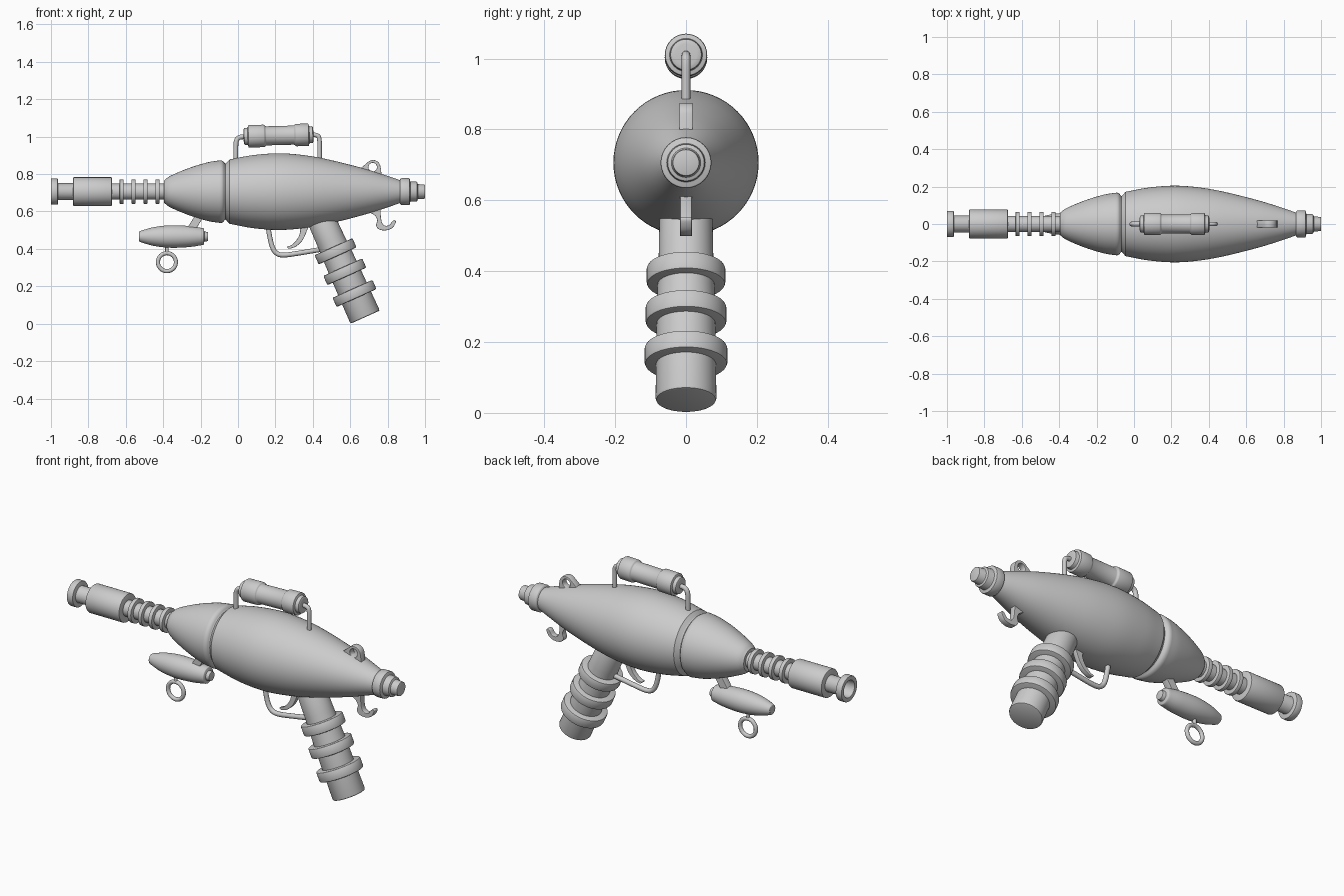
import bpy, bmesh, math
from mathutils import Vector, Matrix

if "Cube" in bpy.data.objects:
    bpy.data.objects.remove(bpy.data.objects["Cube"])

AX = 0.706  # height of the main axis


def smooth(pts, n=6):
    """Catmull-Rom through a few points."""
    p = [Vector(q) for q in pts]
    p = [2 * p[0] - p[1]] + p + [2 * p[-1] - p[-2]]
    out = []
    for i in range(1, len(p) - 2):
        a, b, c, d = p[i - 1:i + 3]
        for k in range(n):
            t = k / n
            out.append(0.5 * (2 * b + (c - a) * t + (2 * a - 5 * b + 4 * c - d) * t * t
                              + (3 * b - a - 3 * c + d) * t ** 3))
    return [tuple(v) for v in out + [p[-2]]]


def link(name, data):
    ob = bpy.data.objects.new(name, data)
    bpy.context.collection.objects.link(ob)
    return ob


def lathe(name, profile, origin=(0, 0, AX), axis=(1, 0, 0), seg=32, bevel=0.005):
    """Spin (distance, radius) pairs round an axis."""
    bm = bmesh.new()
    rings = []
    for d, r in profile:
        rings.append([bm.verts.new((r * math.cos(2 * math.pi * k / seg),
                                    r * math.sin(2 * math.pi * k / seg), d)) for k in range(seg)])
    for a, b in zip(rings, rings[1:]):
        for k in range(seg):
            j = (k + 1) % seg
            bm.faces.new((a[k], a[j], b[j], b[k]))
    bm.faces.new(rings[0][::-1])
    bm.faces.new(rings[-1])
    bmesh.ops.recalc_face_normals(bm, faces=bm.faces)
    rot = Vector((0, 0, 1)).rotation_difference(Vector(axis)).to_matrix().to_4x4()
    bm.transform(Matrix.Translation(origin) @ rot)
    me = bpy.data.meshes.new(name)
    bm.to_mesh(me)
    bm.free()
    ob = link(name, me)
    if bevel:
        m = ob.modifiers.new("bevel", 'BEVEL')
        m.width, m.segments, m.limit_method, m.angle_limit = bevel, 2, 'ANGLE', math.radians(40)
    return ob


def tube(name, pts, r):
    cu = bpy.data.curves.new(name, 'CURVE')
    cu.dimensions = '3D'
    path = smooth([(x, 0, z) for x, z in pts])
    sp = cu.splines.new('POLY')
    sp.points.add(len(path) - 1)
    for q, v in zip(sp.points, path):
        q.co = (*v, 1)
    cu.bevel_depth, cu.bevel_resolution, cu.use_fill_caps = r, 4, True
    return link(name, cu)


def plate(name, outlines, half):
    """Flat part in the xz plane; further outlines are holes."""
    cu = bpy.data.curves.new(name, 'CURVE')
    cu.dimensions, cu.fill_mode = '2D', 'BOTH'
    for pts in outlines:
        sp = cu.splines.new('POLY')
        sp.points.add(len(pts) - 1)
        sp.use_cyclic_u = True
        for q, v in zip(sp.points, pts):
            q.co = (v[0], v[1], 0, 1)
    b = 0.003
    cu.extrude, cu.bevel_depth, cu.bevel_resolution, cu.offset = half - b, b, 1, -b
    ob = link(name, cu)
    ob.rotation_euler.x = math.pi / 2
    return ob


def arc(c, r, a0, a1, n):
    return [(c[0] + r * math.cos(math.radians(a0 + (a1 - a0) * k / n)),
             c[1] + r * math.sin(math.radians(a0 + (a1 - a0) * k / n))) for k in range(n + 1)]


# Body: nose cone, groove, main hull
nose = smooth([(-0.395, 0.06), (-0.36, 0.085), (-0.26, 0.127), (-0.16, 0.157), (-0.09, 0.168)])
groove = smooth([(-0.078, 0.162), (-0.068, 0.15), (-0.058, 0.158), (-0.045, 0.172)], 3)
hull = smooth([(-0.03, 0.175), (0.08, 0.195), (0.22, 0.205), (0.36, 0.194), (0.5, 0.168),
               (0.68, 0.122), (0.82, 0.077), (0.88, 0.056)])
lathe("body", nose + groove + hull, seg=64, bevel=0)

# Stepped tail cap
lathe("tail_cap", [(0.86, 0.05), (0.87, 0.072), (0.918, 0.072), (0.92, 0.053), (0.958, 0.053),
                   (0.96, 0.04), (1.0, 0.038)])

# Barrel with cooling rings and hollow muzzle
lathe("barrel_core", [(-0.7, 0.043), (-0.37, 0.043)], bevel=0)
for i in range(4):
    x = -0.622 + i * 0.064
    lathe(f"cooling_ring_{i}", [(x - 0.011, 0.065), (x + 0.011, 0.065)], bevel=0.003)
lathe("barrel_sleeve", [(-0.882, 0.077), (-0.674, 0.077)])
lathe("muzzle", [(-0.87, 0.045), (-0.963, 0.045), (-0.963, 0.07), (-1.0, 0.07), (-1.0, 0.046),
                 (-0.9, 0.04)], bevel=0.004)

# Scope and its two bent posts
tilt = math.radians(1.5)
lathe("scope", [(-0.187, 0.03), (-0.185, 0.045), (-0.164, 0.045), (-0.163, 0.06), (-0.075, 0.06),
                (-0.07, 0.051), (0.085, 0.051), (0.09, 0.06), (0.162, 0.06), (0.163, 0.045),
                (0.184, 0.045), (0.186, 0.03)], (0.217, 0, 1.006),
      (math.cos(tilt), 0, math.sin(tilt)))
tube("scope_post_front", [(-0.012, 0.86), (-0.012, 0.93), (-0.009, 0.975), (0.008, 0.996),
                          (0.045, 1.0)], 0.013)
tube("scope_post_rear", [(0.436, 0.84), (0.436, 0.93), (0.435, 0.985), (0.424, 1.006),
                         (0.39, 1.011)], 0.012)

# Rear sight with eye hole
plate("rear_sight", [[(0.77, 0.77), (0.764, 0.83)] + arc((0.722, 0.835), 0.04, 5, 130, 14)
                     + [(0.655, 0.83), (0.645, 0.79)],
                     arc((0.72, 0.837), 0.023, 0, 345, 23)], 0.019)

# Rear hook under the hull
hook = smooth([(0.68, 0.64), (0.70, 0.60), (0.732, 0.578), (0.744, 0.553), (0.738, 0.525),
               (0.755, 0.504), (0.79, 0.499), (0.825, 0.512), (0.843, 0.54), (0.84, 0.553),
               (0.825, 0.548), (0.81, 0.528), (0.787, 0.524), (0.77, 0.54), (0.763, 0.58),
               (0.762, 0.63)], 4)
plate("rear_hook", [hook], 0.017)

# Torpedo pod, strut and hanging ring
pod = smooth([(-0.53, 0.022), (-0.52, 0.03), (-0.45, 0.05), (-0.36, 0.06), (-0.26, 0.056),
              (-0.182, 0.044)])
lathe("pod", pod + [(-0.18, 0.026), (-0.16, 0.025)], (0, 0, 0.466), bevel=0.003)
plate("pod_strut", [[(-0.285, 0.49), (-0.235, 0.49), (-0.16, 0.61), (-0.21, 0.61)]], 0.02)
lathe("ring_stem", [(0.375, 0.009), (0.42, 0.009)], (-0.38, 0, 0), (0, 0, 1), 12, 0)
bpy.ops.mesh.primitive_torus_add(location=(-0.38, 0, 0.329), rotation=(math.pi / 2, 0, 0),
                                 major_radius=0.048, minor_radius=0.011,
                                 major_segments=40, minor_segments=12)
bpy.context.object.name = "hanging_ring"

# Trigger guard and trigger
tube("trigger_guard", [(0.16, 0.53), (0.167, 0.48), (0.182, 0.415), (0.205, 0.378), (0.245, 0.367),
                       (0.33, 0.378), (0.45, 0.398)], 0.013)
trigger = smooth([(0.325, 0.53), (0.332, 0.49), (0.315, 0.45), (0.285, 0.42), (0.262, 0.411),
                  (0.275, 0.401), (0.31, 0.413), (0.342, 0.442), (0.362, 0.48), (0.38, 0.53)], 4)
plate("trigger", [trigger], 0.014)

# Raked grip with three thick bands
base, up = (0.68, 0, 0.035), (-0.41, 0, 0.912)
lathe("grip", [(0, 0.086), (0.3, 0.082), (0.45, 0.077), (0.62, 0.074)], base, up, 48, 0.008)
for i, (d, r) in enumerate([(0.139, 0.117), (0.266, 0.114), (0.386, 0.111)]):
    lathe(f"grip_band_{i}", [(d - 0.027, r), (d + 0.027, r)], base, up, 48, 0.007)

# Bake curves and bevels, then smooth with crisp edges
bpy.ops.object.select_all(action='SELECT')
bpy.context.view_layer.objects.active = bpy.context.selected_objects[0]
bpy.ops.object.convert(target='MESH')
bpy.ops.object.shade_smooth_by_angle(angle=math.radians(35))
